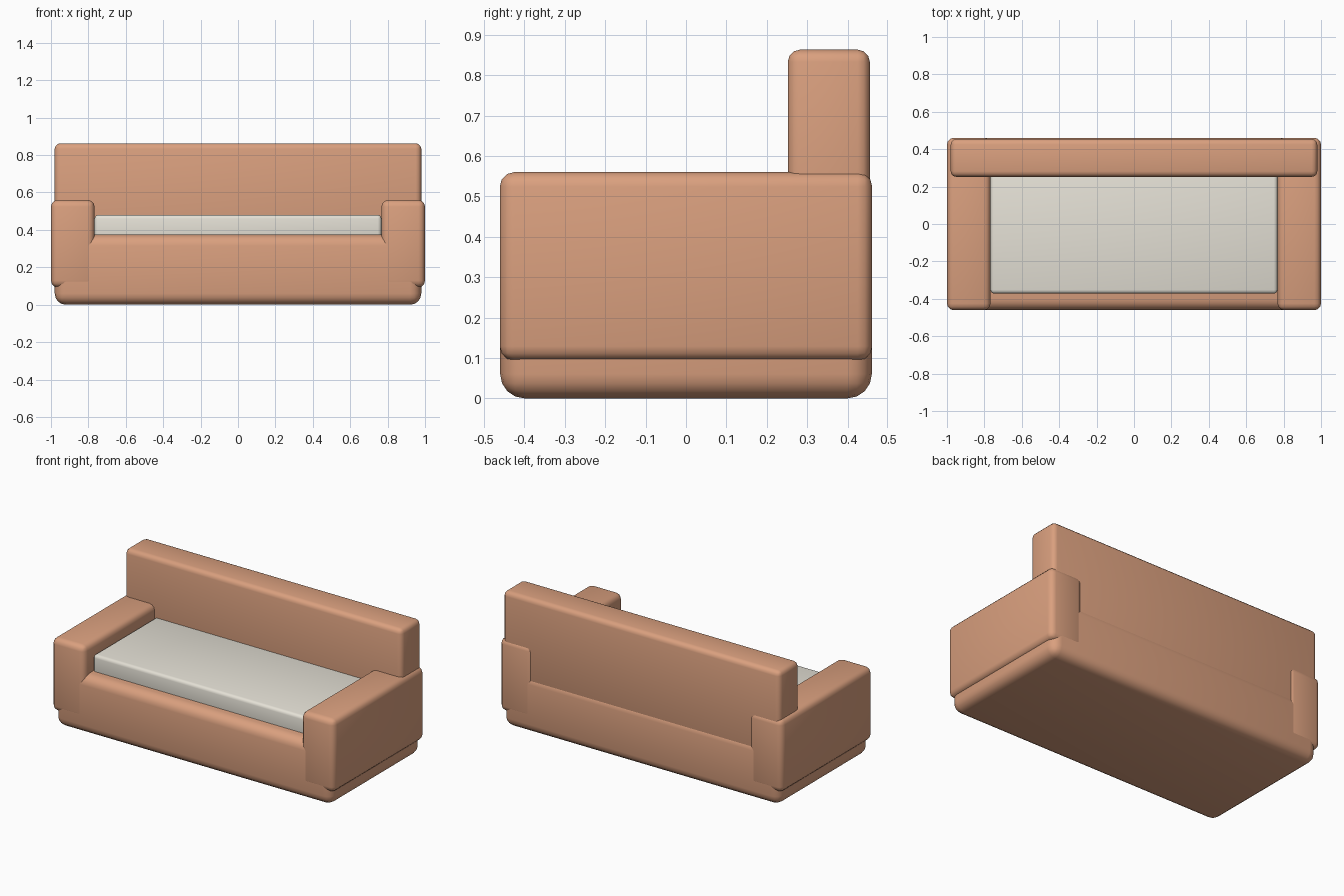
import bpy
from mathutils import Vector

if "Cube" in bpy.data.objects:
    bpy.data.objects.remove(bpy.data.objects["Cube"])


def material(name, color):
    m = bpy.data.materials.new(name)
    m.diffuse_color = color
    m.use_nodes = True
    m.node_tree.nodes["Principled BSDF"].inputs["Base Color"].default_value = m.diffuse_color
    return m


leather = material("terracotta_fabric", (0.70, 0.35, 0.21, 1))
linen = material("cream_fabric", (0.78, 0.75, 0.67, 1))


def rounded_box(name, low, high, radius, mat, segments=3):
    """Soft-edged box spanning two opposite corners."""
    low, high = Vector(low), Vector(high)
    bpy.ops.mesh.primitive_cube_add(size=1, location=(low + high) / 2)
    ob = bpy.context.object
    ob.name = name
    ob.scale = high - low
    bpy.ops.object.transform_apply(location=False, rotation=False, scale=True)
    bevel = ob.modifiers.new("soft_edges", 'BEVEL')
    bevel.width = radius
    bevel.segments = segments
    bpy.ops.object.modifier_apply(modifier=bevel.name)
    bpy.ops.object.shade_smooth_by_angle()
    ob.data.materials.append(mat)
    return ob


# Base block
rounded_box("base", (-0.98, -0.46, 0), (0.98, 0.46, 0.375), 0.06, leather, 4)

# Seat cushion, sunk slightly into the base
rounded_box("seat_cushion", (-0.767, -0.372, 0.33), (0.767, 0.28, 0.48), 0.02, linen)

# Backrest
rounded_box("backrest", (-0.98, 0.252, 0.29), (0.98, 0.455, 0.863), 0.03, leather)

# Armrests
for side, x0, x1 in (("left", -1.0, -0.767), ("right", 0.767, 1.0)):
    rounded_box(side + "_armrest", (x0, -0.461, 0.093), (x1, 0.461, 0.56), 0.036, leather)
